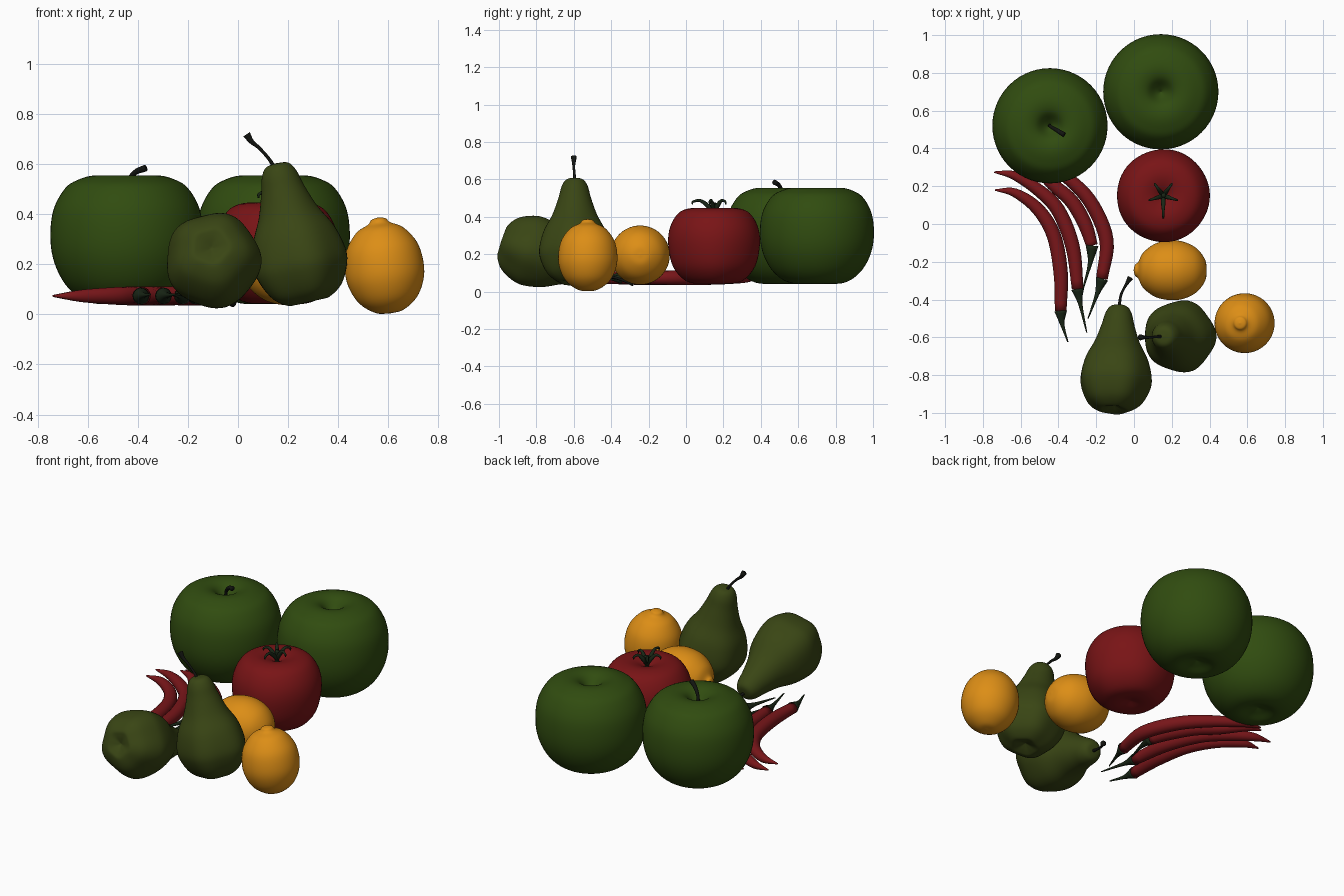
import bpy, bmesh
from math import sin, cos, pi
from mathutils import Vector

if "Cube" in bpy.data.objects:
    bpy.data.objects.remove(bpy.data.objects["Cube"])


def material(name, color):
    m = bpy.data.materials.new(name)
    m.diffuse_color = (*color, 1)
    m.use_nodes = True
    m.node_tree.nodes["Principled BSDF"].inputs["Base Color"].default_value = m.diffuse_color
    return m


APPLE = material("apple_green", (0.03, 0.072, 0.005))
PEAR = material("pear_green", (0.041, 0.06, 0.007))
RED = material("tomato_red", (0.19, 0.007, 0.008))
CHILI = material("chili_red", (0.19, 0.008, 0.01))
YELLOW = material("lemon_yellow", (0.72, 0.27, 0.008))
STEM = material("stem_dark", (0.006, 0.007, 0.005))
CALYX = material("stem_green", (0.01, 0.02, 0.008))


def smooth_path(pts, n=5):
    """Catmull-Rom interpolation of points of any dimension."""
    p = [Vector(q) for q in pts]
    p = [2 * p[0] - p[1]] + p + [2 * p[-1] - p[-2]]
    out = []
    for i in range(1, len(p) - 2):
        a, b, c, d = p[i - 1:i + 3]
        for k in range(n):
            t = k / n
            out.append(0.5 * (2 * b + (c - a) * t + (2 * a - 5 * b + 4 * c - d) * t * t
                              + (3 * b - a - 3 * c + d) * t ** 3))
    return out + [p[-2]]


def add_object(name, bm, mat):
    bmesh.ops.recalc_face_normals(bm, faces=bm.faces)
    for f in bm.faces:
        f.smooth = True
    me = bpy.data.meshes.new(name)
    bm.to_mesh(me)
    bm.free()
    me.materials.append(mat)
    ob = bpy.data.objects.new(name, me)
    bpy.context.collection.objects.link(ob)
    return ob


def skin(bm, rings):
    """Join rings of coordinates into a closed tube."""
    vs = [[bm.verts.new(c) for c in r] for r in rings]
    n = len(vs[0])
    for a, b in zip(vs, vs[1:]):
        for j in range(n):
            bm.faces.new((a[j], a[(j + 1) % n], b[(j + 1) % n], b[j]))
    bm.faces.new(vs[0][::-1])
    bm.faces.new(vs[-1])


def fruit(name, profile, mat, loc, axis=(0, 0, 1), lobes=0.0, stretch=1.0, seg=56):
    """Lathed fruit; lobes adds five soft bumps that fade towards the top."""
    rings, top = [], max(z for r, z in profile)
    for r, z in smooth_path(profile):
        r = max(r, 0.0008)
        fade = lobes * max(0, 1 - z / top * 1.3)
        rings.append([((r * (1 + fade * cos(10 * pi * j / seg))) * cos(2 * pi * j / seg),
                       (r * (1 + fade * cos(10 * pi * j / seg))) * sin(2 * pi * j / seg),
                       z * stretch) for j in range(seg)])
    bm = bmesh.new()
    skin(bm, rings)
    ob = add_object(name, bm, mat)
    ob.location = loc
    ob.rotation_euler = Vector((0, 0, 1)).rotation_difference(Vector(axis)).to_euler()
    return ob


def sweep(bm, pts, seg=14):
    """Tube along (x, y, z, radius) points."""
    path = smooth_path(pts)
    rings, u = [], None
    for i, q in enumerate(path):
        t = (path[min(i + 1, len(path) - 1)] - path[max(i - 1, 0)]).to_3d().normalized()
        u = t.orthogonal() if u is None else u - t * u.dot(t)
        u.normalize()
        w, r = t.cross(u), max(q[3], 0.0008)
        rings.append([q.to_3d() + r * (u * cos(2 * pi * j / seg) + w * sin(2 * pi * j / seg))
                      for j in range(seg)])
    skin(bm, rings)


def tube(name, pts, mat, seg=14):
    bm = bmesh.new()
    sweep(bm, pts, seg)
    return add_object(name, bm, mat)


# Apples
apple = [(0, .075), (.05, .06), (.11, .042), (.18, .062), (.245, .12), (.29, .21), (.305, .31),
         (.292, .42), (.245, .505), (.19, .54), (.13, .555), (.075, .543), (.03, .50), (0, .475)]
fruit("apple_left", apple, APPLE, (-.445, .52, 0))
fruit("apple_right", apple, APPLE, (.142, .70, 0))
tube("apple_stem", [(-.447, .522, .47, .009), (-.44, .515, .53, .009),
                    (-.41, .497, .568, .011), (-.37, .473, .585, .014)], STEM)

# Tomato with curled sepals
tomato = [(0, .06), (.08, .043), (.155, .06), (.22, .135), (.245, .25), (.235, .345),
          (.19, .42), (.125, .446), (.06, .437), (0, .405)]
fruit("tomato", tomato, RED, (.155, .15, 0), lobes=.02)
bm = bmesh.new()
sweep(bm, [(.155, .15, .40, .012), (.155, .15, .44, .01), (.157, .152, .475, .013)], 10)
for k in range(5):
    a = 2 * pi * k / 5 - pi / 2
    L = 1.5 if k == 0 else 1.0
    sweep(bm, [(.155 + d * L * cos(a), .15 + d * L * sin(a), z, r) for d, z, r in
               [(0, .425, .011), (.025, .462, .012), (.05, .487, .008),
                (.075, .48, .006), (.077, .465, .003)]], 8)
add_object("tomato_calyx", bm, CALYX)

# Lemons
lemon = [(0, 0), (.055, .008), (.115, .052), (.15, .12), (.158, .19), (.142, .27),
         (.095, .335), (.045, .362), (.028, .380), (0, .387)]
fruit("lemon_lying", lemon, YELLOW, (.385, -.245, .195), (-1, 0, 0))
fruit("lemon_standing", lemon, YELLOW, (.607, -.525, .004), (-.12, 0, .99))

# Pears
pear = [(0, .025), (.05, .004), (.085, .002), (.14, .04), (.178, .11), (.188, .175), (.166, .27),
        (.12, .36), (.088, .45), (.07, .515), (.045, .55), (0, .558)]
fruit("pear_standing", pear, PEAR, (.28, -.595, .05), (-.22, 0, .97), .05, 1.02)
fruit("pear_lying", pear, PEAR, (-.108, -.982, .272), (.05, .944, -.315), .05, 1.04)
tube("pear_standing_stem", [(.155, -.595, .57, .009), (.125, -.596, .62, .007),
                            (.085, -.6, .665, .007), (.055, -.6, .69, .01),
                            (.034, -.6, .72, .016)], STEM)
tube("pear_lying_stem", [(-.08, -.45, .09, .009), (-.07, -.38, .075, .007),
                         (-.05, -.335, .06, .007), (-.035, -.31, .052, .01),
                         (-.02, -.285, .045, .016)], STEM)

# Chili peppers: pod path from tip to base, then stem end
chilies = [
    ([(-.735, .18), (-.63, .165), (-.51, .08), (-.425, -.06), (-.388, -.26), (-.388, -.46)],
     [(-.38, -.53), (-.35, -.625)]),
    ([(-.74, .275), (-.63, .255), (-.50, .175), (-.40, .07), (-.325, -.12), (-.298, -.345)],
     [(-.285, -.42), (-.25, -.575)]),
    ([(-.62, .34), (-.53, .31), (-.43, .21), (-.33, .12), (-.26, .0), (-.222, -.115)],
     [(-.233, -.21), (-.275, -.36)]),
    ([(-.60, .36), (-.48, .33), (-.33, .225), (-.22, .1), (-.145, -.09), (-.17, -.29)],
     [(-.195, -.37), (-.243, -.50)]),
]
radii = [.004, .024, .034, .038, .038, .031]
for i, (pod, stem) in enumerate(chilies):
    n = str(i + 1)
    tube("chili_" + n, [(x, y, .074, r) for (x, y), r in zip(pod, radii)], CHILI, 20)
    tube("chili_stem_" + n, [(*pod[-1], .074, .034), (*stem[0], .076, .012),
                             (*stem[1], .08, .003)], CALYX)
